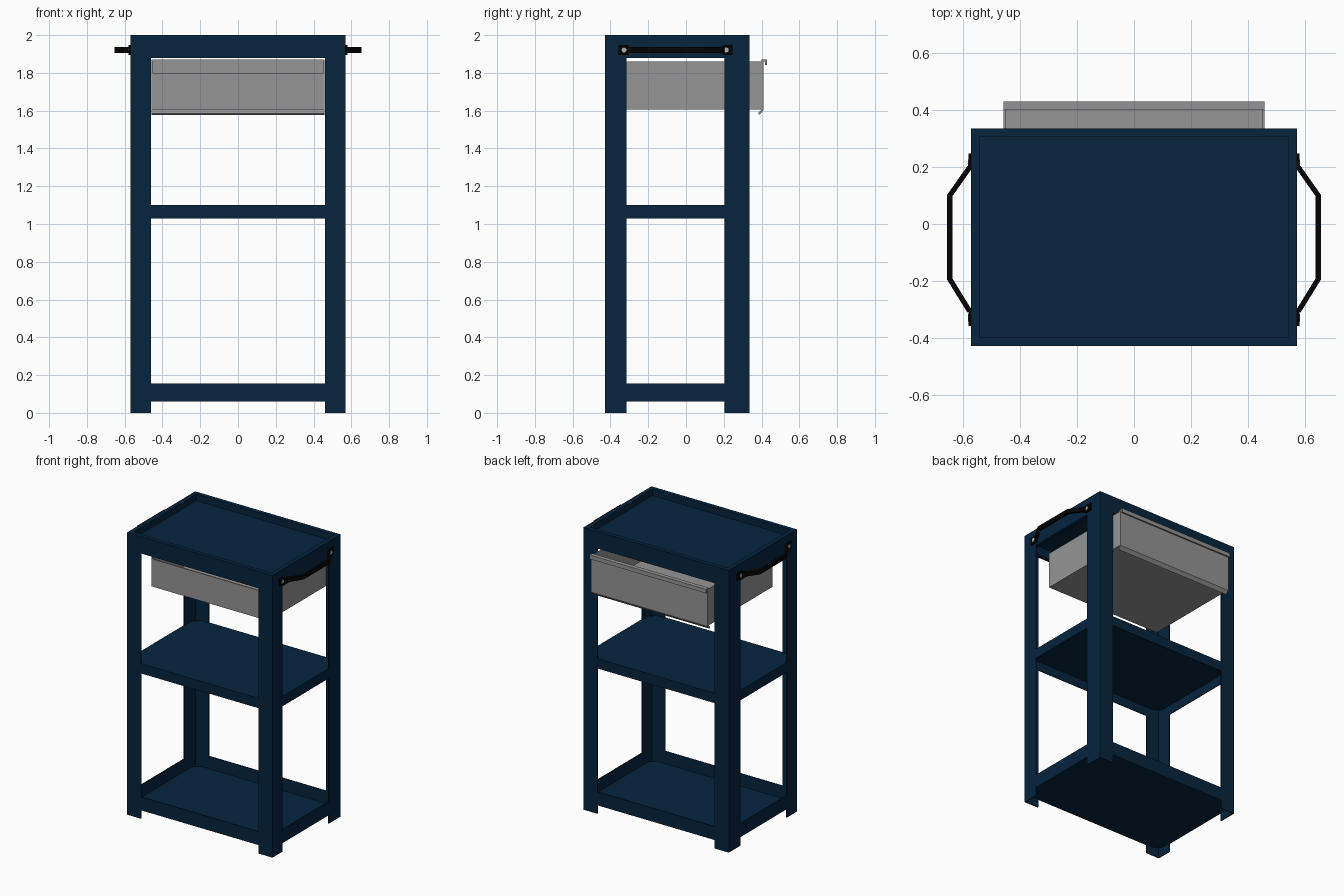
import bpy, bmesh, math
from mathutils import Vector

if "Cube" in bpy.data.objects:
    bpy.data.objects.remove(bpy.data.objects["Cube"])


def material(name, rgb):
    m = bpy.data.materials.new(name)
    m.diffuse_color = (*rgb, 1)
    m.use_nodes = True
    m.node_tree.nodes["Principled BSDF"].inputs["Base Color"].default_value = m.diffuse_color
    return m


BLUE = material("navy paint", (0.0018, 0.018, 0.048))
GREY = material("sheet metal grey", (0.30, 0.30, 0.30))
BLACK = material("black handle", (0.001, 0.001, 0.001))
STEEL = material("bright screw", (0.45, 0.45, 0.45))


def finish(name, bm, mat):
    bmesh.ops.recalc_face_normals(bm, faces=bm.faces)
    me = bpy.data.meshes.new(name)
    bm.to_mesh(me)
    bm.free()
    me.materials.append(mat)
    ob = bpy.data.objects.new(name, me)
    bpy.context.collection.objects.link(ob)
    return ob


def add_box(bm, x0, x1, y0, y1, z0, z1):
    vs = bmesh.ops.create_cube(bm, size=1)["verts"]
    for v in vs:
        v.co = Vector((x0 + (v.co.x + .5) * (x1 - x0),
                       y0 + (v.co.y + .5) * (y1 - y0),
                       z0 + (v.co.z + .5) * (z1 - z0)))


def box(name, mat, *b):
    bm = bmesh.new()
    add_box(bm, *b)
    return finish(name, bm, mat)


def prism(bm, pts, to3d, a, b):
    """Extrude a closed 2D outline between a and b."""
    f = bm.faces.new([bm.verts.new(to3d(p, a)) for p in pts])
    r = bmesh.ops.extrude_face_region(bm, geom=[f])
    d = Vector(to3d(pts[0], b)) - Vector(to3d(pts[0], a))
    bmesh.ops.translate(bm, vec=d, verts=[g for g in r["geom"] if isinstance(g, bmesh.types.BMVert)])


def flat(p, z):
    return (p[0], p[1], z)


def strip(path, t):
    """Outline of a bent strip with thickness t around a 2D path."""
    p = [Vector(q) for q in path]
    left, right = [], []
    for i, q in enumerate(p):
        d0 = (q - p[max(i - 1, 0)]) if i else (p[1] - q)
        d1 = (p[i + 1] - q) if i < len(p) - 1 else d0
        n0 = Vector((-d0.y, d0.x)).normalized()
        n1 = Vector((-d1.y, d1.x)).normalized()
        n = (n0 + n1).normalized()
        n *= t / 2 / max(n.dot(n0), .4)
        left.append(q + n)
        right.append(q - n)
    return left + right[::-1]


X, Y0, Y1 = 0.57, -0.428, 0.335               # frame extents
T, RIM = 0.007, 0.03                          # sheet thickness, top rim width
LX, LYF, LYB = 0.46, -0.315, 0.205            # inner edges of the legs
TOP = 1.88

# Angle-section legs of thin sheet
for side, s in (("left", -1), ("right", 1)):
    for end, ya, yb, d in (("front", Y0, LYF, 1), ("back", Y1, LYB, -1)):
        bm = bmesh.new()
        L = [(s * X, ya), (s * LX, ya), (s * LX, ya + d * T), (s * (X - T), ya + d * T),
             (s * (X - T), yb), (s * X, yb)]
        prism(bm, L, flat, 0, TOP)
        finish(f"{end}_{side}_leg", bm, BLUE)

# Shelves: rails between the legs and a sheet with clipped corners.
# The bottom one is a tray, the middle one has its sheet flush with the rail tops.
for name, z0, z1, s0, s1 in (("bottom_shelf", 0.06, 0.155, 0.06, 0.067),
                             ("middle_shelf", 1.03, 1.10, 1.093, 1.10)):
    bm = bmesh.new()
    add_box(bm, -LX, LX, Y0, Y0 + T, z0, z1)
    add_box(bm, -LX, LX, Y1 - T, Y1, z0, z1)
    add_box(bm, -X, -X + T, LYF, LYB, z0, z1)
    add_box(bm, X - T, X, LYF, LYB, z0, z1)
    a, b0, b1, c = X - T, Y0 + T, Y1 - T, 0.04
    prism(bm, [(-a + c, b0), (a - c, b0), (a, b0 + c), (a, b1 - c),
               (a - c, b1), (-a + c, b1), (-a, b1 - c), (-a, b0 + c)], flat, s0, s1)
    finish(name, bm, BLUE)

# Top tray with a raised rim
bm = bmesh.new()
add_box(bm, -X, X, Y0, Y0 + RIM, TOP, 2)
add_box(bm, -X, X, Y1 - RIM, Y1, TOP, 2)
add_box(bm, -X, -X + RIM, Y0 + RIM, Y1 - RIM, TOP, 2)
add_box(bm, X - RIM, X, Y0 + RIM, Y1 - RIM, TOP, 2)
add_box(bm, -X + RIM, X - RIM, Y0 + RIM, Y1 - RIM, 1.944, 1.954)
finish("top_tray", bm, BLUE)

# Open drawer with a lower inner end
DX, t = 0.457, 0.008
bm = bmesh.new()
add_box(bm, -DX, DX, LYF, 0.40, 1.605, 1.605 + t)
add_box(bm, -DX, -DX + t, LYF, 0.40, 1.605 + t, 1.86)
add_box(bm, DX - t, DX, LYF, 0.40, 1.605 + t, 1.86)
add_box(bm, -DX + t, DX - t, LYF, LYF + t, 1.605 + t, 1.80)
finish("drawer_box", bm, GREY)

# Drawer face with folded lips at top and bottom
bm = bmesh.new()
face = [(0.385, 1.582), (0.404, 1.603), (0.404, 1.866), (0.423, 1.866), (0.423, 1.843)]
prism(bm, strip(face, 0.011), lambda p, x: (x, p[0], p[1]), -DX, DX)
finish("drawer_face", bm, GREY)

# Side handles: bent bar, mounting plates and screws
for side, s in (("left", -1), ("right", 1)):
    bm = bmesh.new()
    bar = [(0.576, -0.305), (0.645, -0.193), (0.645, 0.10), (0.576, 0.198)]
    out = [(s * p.x, p.y) for p in strip(bar, 0.018)]
    prism(bm, out, flat, 1.906, 1.936)
    finish(f"{side}_handle_bar", bm, BLACK)
    for end, y0, y1, ys in (("front", -0.357, -0.302, -0.328), ("back", 0.192, 0.247, 0.213)):
        box(f"{side}_handle_{end}_plate", BLACK, *sorted((s * X, s * 0.579)), y0, y1, 1.895, 1.947)
        bpy.ops.mesh.primitive_cylinder_add(vertices=12, radius=0.013, depth=0.010,
                                            location=(s * 0.577, ys, 1.921),
                                            rotation=(0, math.pi / 2, 0))
        screw = bpy.context.object
        screw.name = f"{side}_handle_{end}_screw"
        screw.data.materials.append(STEEL)
